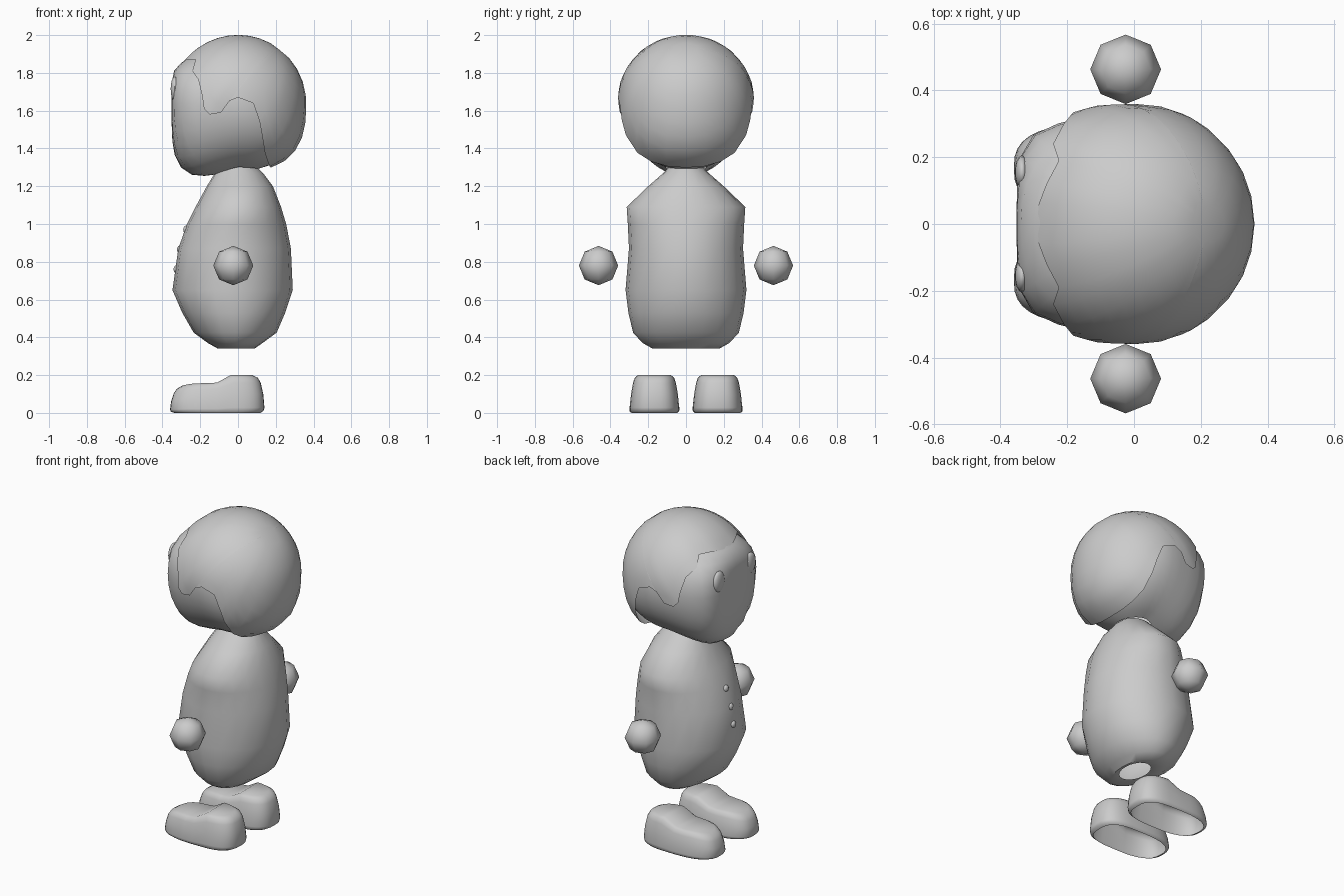
import bpy, bmesh, math
from mathutils import Vector

cube = bpy.data.objects.get("Cube")
if cube:
    bpy.data.objects.remove(cube, do_unlink=True)

# One plain grey for every part
grey = bpy.data.materials.new("plain grey")
grey.use_nodes = True
colour = (0.6, 0.6, 0.6, 1)
grey.diffuse_color = colour
grey.node_tree.nodes["Principled BSDF"].inputs["Base Color"].default_value = colour


def finish(name, bm):
    """Turn a bmesh into a smooth-shaded object."""
    bmesh.ops.recalc_face_normals(bm, faces=bm.faces[:])
    mesh = bpy.data.meshes.new(name)
    bm.to_mesh(mesh)
    bm.free()
    mesh.materials.append(grey)
    obj = bpy.data.objects.new(name, mesh)
    bpy.context.collection.objects.link(obj)
    bpy.ops.object.select_all(action='DESELECT')
    obj.select_set(True)
    bpy.context.view_layer.objects.active = obj
    bpy.ops.object.shade_smooth_by_angle(angle=math.radians(50))


def loft(bm, rings):
    """Bridge closed rings of points and return the last loop."""
    loops = [[bm.verts.new(p) for p in ring] for ring in rings]
    n = len(loops[0])
    for a, b in zip(loops, loops[1:]):
        for i in range(n):
            j = (i + 1) % n
            bm.faces.new((a[i], a[j], b[j], b[i]))
    return loops[-1]


def ball(name, centre, size, segments, rings):
    bm = bmesh.new()
    bmesh.ops.create_uvsphere(bm, u_segments=segments, v_segments=rings, radius=1)
    for v in bm.verts:
        v.co = Vector(centre) + Vector(v.co[i] * size[i] for i in range(3))
    finish(name, bm)


# Body: open at neck and bottom; z, front x, back x, half width
body_rings = [
    (.352, -.08, .065, .11), (.342, -.11, .09, .18), (.37, -.16, .13, .23),
    (.425, -.235, .205, .28), (.53, -.295, .25, .305), (.65, -.347, .29, .32),
    (.87, -.316, .28, .302), (1.0, -.27, .255, .308), (1.09, -.225, .228, .314),
    (1.2, -.165, .185, .2), (1.27, -.122, .132, .12), (1.3, -.1, .1, .09)]
bm = bmesh.new()
rings = []
for z, front, back, half in body_rings:
    ring = []
    for i in range(20):
        a = math.tau * i / 20
        ring.append(((front + back) / 2 + (back - front) / 2 * math.cos(a),
                     half * math.sin(a), z))
    rings.append(ring)
loft(bm, rings)
finish("body", bm)

# Head: ball with a flattened face and a square jaw at the front (-x)
MID = 1.64
bm = bmesh.new()
bmesh.ops.create_uvsphere(bm, u_segments=32, v_segments=20, radius=1)
for v in bm.verts:
    d = v.co.normalized()
    if d.x < 0:
        p = 2 + 2.5 * min(max((0.66 - d.z) / 0.45, 0), 1)
    else:
        p = 2 + 0.4 * min(max(-2 * d.z, 0), 1)
    q = d * 0.346 / (abs(d.x) ** p + math.hypot(d.y, d.z) ** p) ** (1 / p)
    front = min(max(-q.x / 0.22, 0), 1)
    q.x *= 1 + 0.015 * front
    q.y *= 1 - 0.1 * front
    if q.z < 0:
        q.z *= 1.03 + 0.12 * front
    v.co = q + Vector((0, 0, MID))
# Neck opening
hole = [f for f in bm.faces if f.calc_center_median().z < 1.36
        and f.calc_center_median().xy.length < 0.1]
bmesh.ops.delete(bm, geom=hole, context='FACES')
finish("head", bm)


def hair_radius(d):
    """Round above, fuller and flatter-bottomed at the nape."""
    p = 2.7 if d.z < 0 else 2
    return .361 / (math.hypot(d.x, d.y) ** p + abs(d.z) ** p) ** (1 / p)


# Hair: thin cap spreading from the crown to a wavy, slightly flared hairline
half_line = [
    (-.285, .06, .225), (-.262, .12, .23), (-.225, .19, .23), (-.242, .24, .17),
    (-.21, .30, .125), (-.19, .325, .04), (-.18, .335, -.03), (-.15, .342, -.06),
    (-.09, .35, -.05), (-.05, .357, .01), (0, .36, .03), (.08, .35, 0),
    (.11, .33, -.09), (.12, .30, -.16), (.13, .235, -.24), (.145, .17, -.285),
    (.16, .09, -.32)]
hairline = ([(-.29, 0, .215)] + half_line + [(.17, 0, -.335)]
            + [(x, -y, z) for x, y, z in reversed(half_line)])
crown = Vector((.6, 0, .8))
STEPS = 10
rings = []
for k in range(STEPS, 0, -1):
    t = k / STEPS
    ring = []
    for point in hairline:
        end = Vector(point)
        aim = end.normalized()
        flare = max(0, end.length - hair_radius(aim)) * t ** 3
        d = crown.slerp(aim, t)
        ring.append(d * (hair_radius(d) + flare) + Vector((0, 0, MID)))
    rings.append(ring)
bm = bmesh.new()
bm.faces.new(loft(bm, rings))
finish("hair", bm)


def shoe_height(x):
    """Tall heel, dip at the instep, low rounded toe."""
    ramp = min(max((x + .125) / .085, 0), 1)
    ramp = ramp * ramp * (3 - 2 * ramp)
    toe = max(0, (-.2 - x) / .16)
    return .157 + .043 * ramp - .035 * toe ** 2


# Parts that come in left and right pairs
POINTS = 36
for side, s in (("left", 1), ("right", -1)):
    ball(side + "_hand", (-.025, s * .463, .78), (.106, .104, .104), 8, 4)
    ball(side + "_eye", (-.335, s * .155, 1.715), (.022, .05, .066), 14, 8)

    # Shoe: rounded outline stacked upward, hollow underneath
    bm = bmesh.new()
    rings = []
    for level, wide in ((0, .91), (.05, .98), (.14, 1), (.5, .975), (.8, .92),
                        (.93, .86), (1, .74)):
        ring = []
        for i in range(POINTS):
            a = math.tau * i / POINTS
            c, d = math.cos(a), math.sin(a)
            ux = math.copysign(abs(c) ** (.55 if c > 0 else .75), c)
            uy = math.copysign(abs(d) ** .75, d)
            x = -.11 + .25 * ux * wide
            y = s * .167 + .134 * uy * (wide - .08 * level)
            ring.append((x, y, level * shoe_height(x)))
        rings.append(ring)
    top = loft(bm, rings)
    # Close the top with strips running across the foot
    half = POINTS // 2
    bm.faces.new((top[0], top[1], top[-1]))
    for i in range(1, half - 1):
        bm.faces.new((top[i], top[i + 1], top[-i - 1], top[-i]))
    bm.faces.new((top[half - 1], top[half], top[half + 1]))
    finish(side + "_shoe", bm)

# Three buttons down the chest
for i, (x, z) in enumerate(((-.275, .97), (-.308, .865), (-.326, .76))):
    ball("button_%d" % (i + 1), (x, 0, z), (.016, .022, .022), 10, 6)
